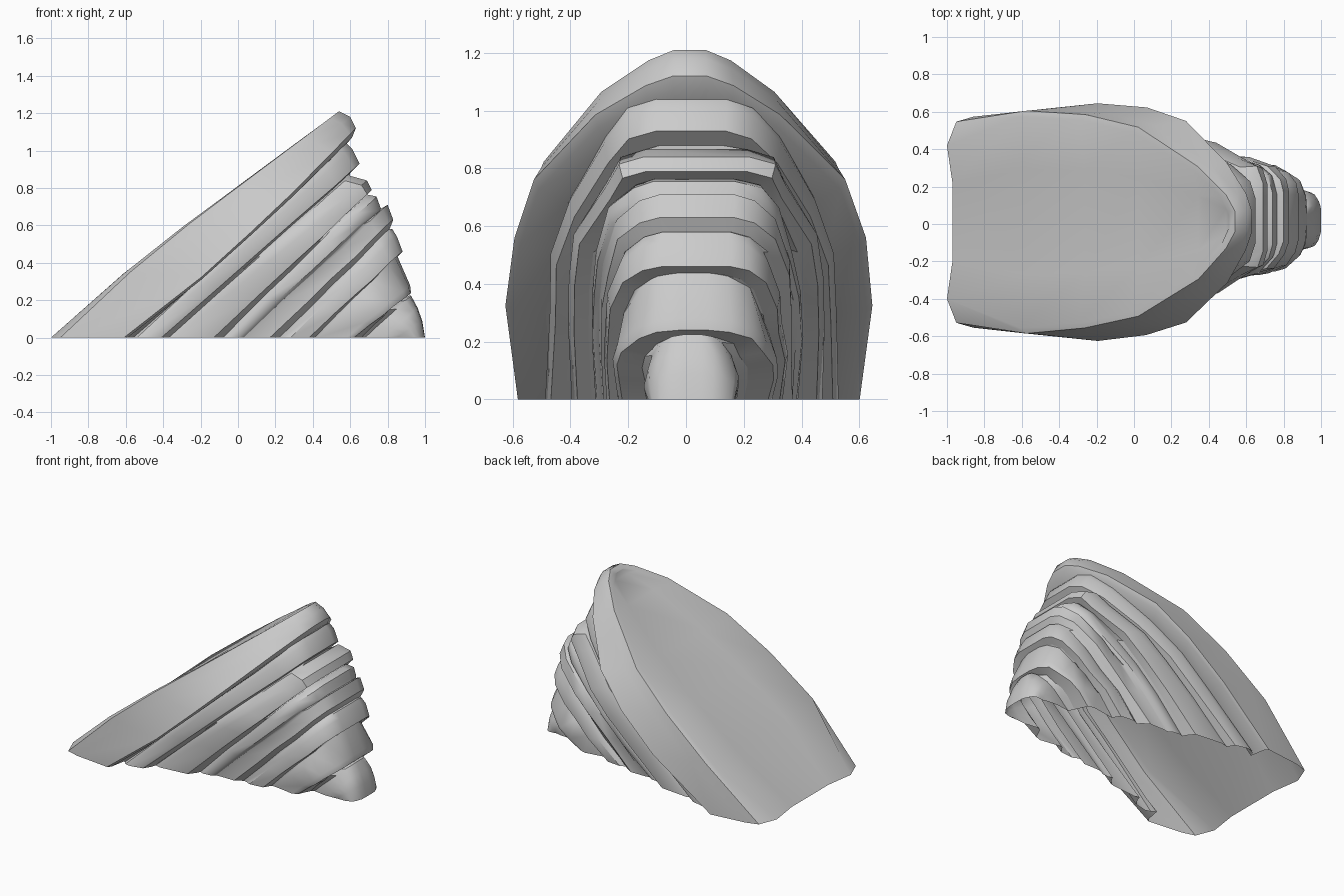
import bpy, math, random

if "Cube" in bpy.data.objects:
    bpy.data.objects.remove(bpy.data.objects["Cube"])

random.seed(4)

# Cross-section: height fractions and the half-width factor at each height
LEVELS = [0, .29, .5, .68, .88, .97, 1]
ARCH = [.93, 1, .95, .84, .50, .24, .09]
DOME = [1, 1, .97, .86, .62, .44, .26]
STEP = [1, 1, 1, .97, .72, .62, .42]
BOX = [1, 1.02, 1, .95, .83, .62, .4]
ROUND = [.93, 1, .97, .91, .70, .48, .2]


def ring(xb, xt, zt, w, sag, foot, cy, shape, jitter):
    """Tilted open arch running from the left foot over the apex to the right foot."""
    pts = []
    for side in (-1, 1):
        half = []
        for i, f in enumerate(LEVELS):
            dy, dx = jitter[(side, i)]
            x = xb + (xt - xb) * f - sag * math.sin(math.pi * f ** .75) + dx
            width = w * shape[i] * (foot if i == 0 else 1)
            half.append((x, cy + side * (width + dy), zt * f))
        pts += half if side < 0 else half[::-1]
    return pts


def make_bed(name, shape, cy, rows, start=None, cap=False, amount=.01):
    """Loft the rings of one rock bed; start is the last ring of the bed above."""
    jit = {(s, i): (random.uniform(-amount, amount),
                    random.uniform(-amount, amount) * .5 if 0 < i < 6 else 0)
           for s in (-1, 1) for i in range(len(LEVELS))}
    rings = [start] if start else []
    for r in rows:
        sag = r[4] if len(r) > 4 else 0
        foot = r[5] if len(r) > 5 else 1
        rings.append(ring(*r[:4], sag, foot, cy, shape, jit))
    n = len(rings[0])
    verts = [p for r in rings for p in r]
    faces = [(k * n + i, k * n + i + 1, (k + 1) * n + i + 1, (k + 1) * n + i)
             for k in range(len(rings) - 1) for i in range(n - 1)]
    if cap:  # broad sloping top face, slightly dished along two inner columns
        m = n // 2
        cols = []
        for t in (.25, .75):
            cols.append(len(verts))
            for i in range(m):
                a, b = verts[i], verts[n - 1 - i]
                dip = .03 if i < m - 1 else 0
                verts.append((a[0] + (b[0] - a[0]) * t + dip,
                              a[1] + (b[1] - a[1]) * t, a[2]))
        c, d = cols
        for i in range(m - 1):
            row = (i, c + i, d + i, n - 1 - i)
            nxt = (i + 1, c + i + 1, d + i + 1, n - 2 - i)
            faces += [(row[j], row[j + 1], nxt[j + 1], nxt[j]) for j in range(3)]
    mesh = bpy.data.meshes.new(name)
    mesh.from_pydata(verts, [], faces)
    mesh.validate()
    mesh.update()
    ob = bpy.data.objects.new(name, mesh)
    bpy.context.collection.objects.link(ob)
    bpy.ops.object.select_all(action='DESELECT')
    ob.select_set(True)
    bpy.context.view_layer.objects.active = ob
    bpy.ops.object.mode_set(mode='EDIT')
    bpy.ops.mesh.select_all(action='SELECT')
    bpy.ops.mesh.normals_make_consistent(inside=False)
    bpy.ops.object.mode_set(mode='OBJECT')
    bpy.ops.object.shade_smooth_by_angle(angle=math.radians(42))
    return rings[-1]


# Rows: foot x, apex x, apex z, half width, (sag, foot width factor)
# Thick top slab, its lower lip bulging out at the sides
last = make_bed("top_slab", ARCH, 0.01, [
    (-1.0, .51, 1.185, .57, .05, .78),
    (-.95, .54, 1.21, .60, .06, .97),
    (-.86, .60, 1.18, .61, .03),
    (-.61, .63, 1.12, .64, -.06),
    (-.59, .61, 1.07, .62, -.05),
    (-.57, .55, 1.00, .50, -.02)], cap=True, amount=.006)

# Second bed
last = make_bed("upper_bed", DOME, 0.02, [
    (-.56, .55, 1.01, .47, -.01),
    (-.54, .58, 1.04, .49),
    (-.50, .61, 1.01, .50),
    (-.41, .65, .93, .48),
    (-.38, .60, .88, .43)], last)

# Third bed with side shoulders
last = make_bed("shoulder_bed", STEP, 0.035, [
    (-.37, .60, .865, .43),
    (-.33, .69, .84, .44),
    (-.13, .715, .79, .42),
    (-.09, .66, .75, .37)], last)

# Fourth bed, two thin sheets
last = make_bed("middle_bed", BOX, 0.035, [
    (-.08, .69, .765, .345),
    (-.05, .74, .755, .355),
    (.0, .76, .70, .35),
    (.03, .765, .69, .33)], last)
last = make_bed("middle_sheet", BOX, 0.035, [
    (.06, .80, .71, .33),
    (.17, .83, .63, .33),
    (.22, .81, .58, .30)], last)

# Fifth bed
last = make_bed("lower_bed", BOX, 0.03, [
    (.24, .825, .58, .29),
    (.28, .85, .54, .31),
    (.38, .88, .46, .30),
    (.41, .84, .43, .25)], last)

# Sixth bed
last = make_bed("foot_bed", ROUND, 0.03, [
    (.43, .85, .44, .26),
    (.58, .92, .28, .285),
    (.62, .925, .24, .27),
    (.66, .88, .22, .18)], last)

# Rounded toe at the right-hand end
make_bed("toe", ROUND, 0.02, [
    (.68, .925, .225, .15),
    (.78, .96, .16, .165),
    (.85, .985, .09, .16),
    (.89, 1.0, 0, .15)], last, amount=.004)
